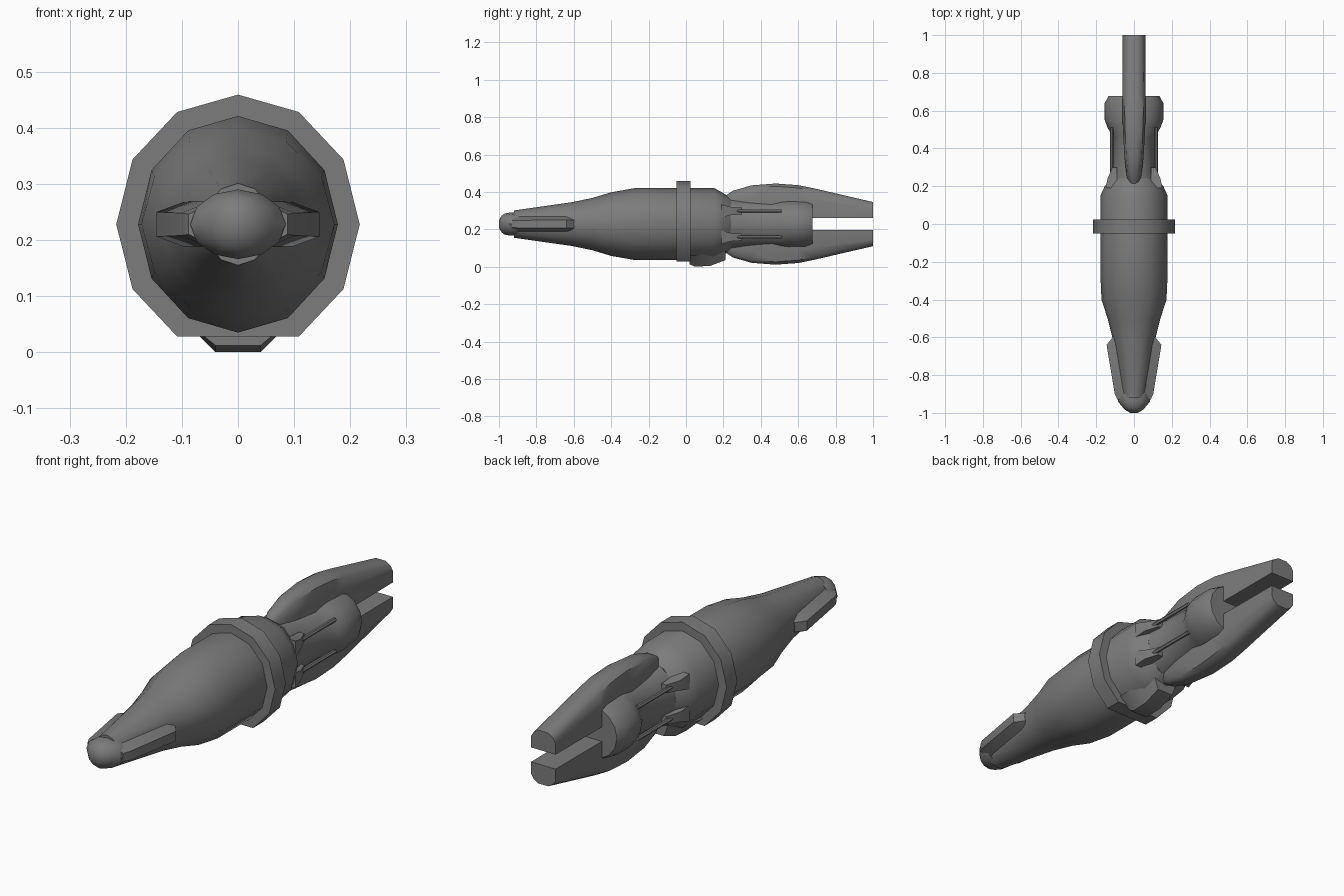
import bpy
import bmesh
from math import sin, cos, pi, radians

cube = bpy.data.objects.get("Cube")
if cube:
    bpy.data.objects.remove(cube, do_unlink=True)

AXIS = 0.228  # height of the long axis

grey = bpy.data.materials.new("hull grey")
grey.use_nodes = True
colour = (0.2, 0.2, 0.2, 1)
grey.diffuse_color = colour
grey.node_tree.nodes["Principled BSDF"].inputs["Base Color"].default_value = colour


def loft(name, rings, angle=35):
    """Skin a list of equal-length point rings and cap both ends."""
    bm = bmesh.new()
    loops = [[bm.verts.new(p) for p in ring] for ring in rings]
    n = len(loops[0])
    for a, b in zip(loops, loops[1:]):
        for i in range(n):
            j = (i + 1) % n
            bm.faces.new((a[i], a[j], b[j], b[i]))
    bm.faces.new(loops[0])
    bm.faces.new(loops[-1])
    bmesh.ops.recalc_face_normals(bm, faces=bm.faces)
    mesh = bpy.data.meshes.new(name)
    bm.to_mesh(mesh)
    bm.free()
    mesh.materials.append(grey)
    obj = bpy.data.objects.new(name, mesh)
    bpy.context.collection.objects.link(obj)
    bpy.ops.object.select_all(action="DESELECT")
    obj.select_set(True)
    bpy.context.view_layer.objects.active = obj
    bpy.ops.object.shade_smooth_by_angle(angle=radians(angle))
    return obj


def oval(y, rx, rz, sides=12, floor=-1):
    return [(rx * sin(2 * pi * i / sides), y,
             max(floor, AXIS + rz * cos(2 * pi * i / sides))) for i in range(sides)]


def ovals(name, profile, sides=12, floor=-1):
    return loft(name, [oval(*p, sides, floor) for p in profile])


def box_ring(y, x0, x1, z0, z1):
    return [(x0, y, z0), (x1, y, z0), (x1, y, z1), (x0, y, z1)]


# Main hull, collar and nose
ovals("hull", [(-0.92, 0.06, 0.073), (-0.61, 0.112, 0.117), (-0.5, 0.14, 0.14),
               (-0.4, 0.172, 0.17), (-0.27, 0.178, 0.193), (0.15, 0.178, 0.193),
               (0.2, 0.155, 0.165), (0.24, 0.12, 0.14)])
ovals("collar", [(-0.05, 0.217, 0.231), (0.025, 0.217, 0.231)], floor=0.028)
ovals("nose_cap", [(-0.9, 0.085, 0.06), (-0.94, 0.085, 0.062), (-0.97, 0.06, 0.056),
                   (-0.985, 0.045, 0.045), (-1, 0.02, 0.022)])

# Keel block under the collar
loft("keel_block", [
    [(-w, y, top), (-0.04, y, low), (0.04, y, low), (w, y, top)]
    for y, w, low, top in [(0.02, 0.1, 0.012, 0.06), (0.05, 0.1, 0, 0.06),
                           (0.13, 0.09, 0.005, 0.07), (0.21, 0.06, 0.035, 0.09)]])

# Rear core, flaring into the side pods
ovals("rear_core", [(0.2, 0.125, 0.14), (0.3, 0.11, 0.13), (0.46, 0.11, 0.125),
                    (0.51, 0.14, 0.13), (0.55, 0.155, 0.132), (0.64, 0.155, 0.13),
                    (0.677, 0.135, 0.12)], sides=16)

# Upper and lower prongs: y, half width, inner offset, outer offset
prong = [(0.2, 0.018, 0.08, 0.145), (0.25, 0.038, 0.06, 0.178), (0.35, 0.05, 0.04, 0.207),
         (0.48, 0.058, 0.034, 0.217), (0.6, 0.062, 0.032, 0.208),
         (0.68, 0.062, 0.032, 0.192), (1, 0.06, 0.032, 0.118)]
for side, name in ((1, "upper_prong"), (-1, "lower_prong")):
    rings = []
    for y, w, inner, outer in prong:
        shoulder = outer - 0.4 * (outer - inner)
        half = [(w, inner), (w, shoulder), (0.8 * w, outer - 0.015), (0.4 * w, outer)]
        pts = half + [(-x, z) for x, z in reversed(half)]
        rings.append([(x, y, AXIS + side * z) for x, z in pts])
    loft(name, rings, 40)

# Nose fins, rod brackets and rods on each side
for s, label in ((1, "left"), (-1, "right")):
    loft(label + "_nose_fin", [
        [(s * root, y, AXIS + 0.6 * h + t), (s * tip, y, AXIS + t),
         (s * tip, y, AXIS - t), (s * root, y, AXIS - 0.6 * h - t)]
        for y, root, tip, t, h in [(-0.93, 0.03, 0.088, 0.018, 0.05),
                                   (-0.9, 0.03, 0.102, 0.02, 0.05),
                                   (-0.64, 0.08, 0.145, 0.022, 0.04),
                                   (-0.6, 0.08, 0.113, 0.02, 0.03)]])
    for v, level in ((1, "upper"), (-1, "lower")):
        z = AXIS + v * 0.07
        loft(f"{label}_{level}_bracket", [
            box_ring(0.19, s * 0.09, s * 0.15, z - 0.035, z + 0.035),
            box_ring(0.24, s * 0.09, s * 0.14, z - 0.022, z + 0.022),
            box_ring(0.3, s * 0.09, s * 0.115, z - 0.018, z + 0.018)], 20)
        loft(f"{label}_{level}_rod", [
            [(s * 0.118 + 0.009 * cos(a * pi / 3), y, z + 0.009 * sin(a * pi / 3))
             for a in range(6)] for y in (0.22, 0.51)])
